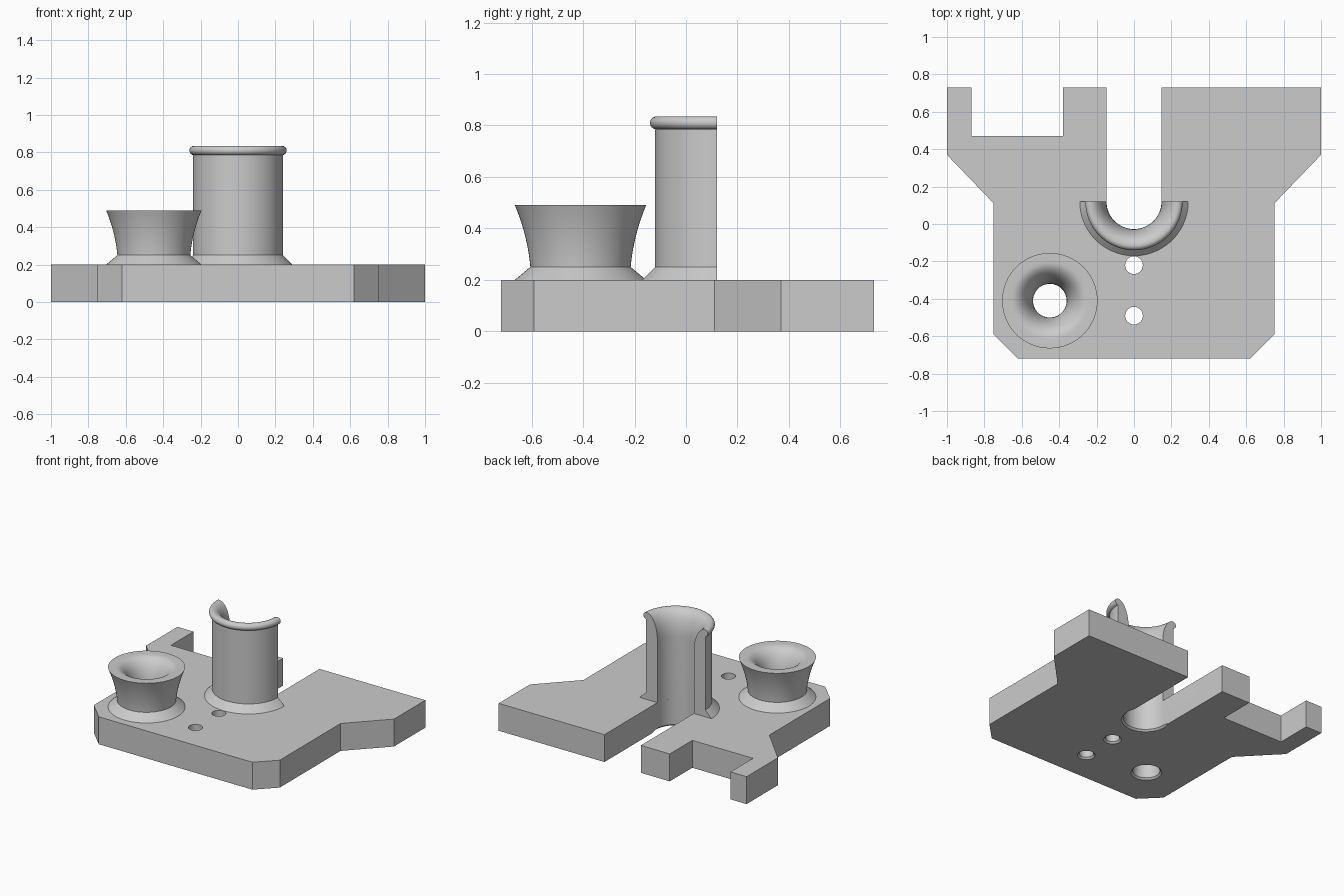
import bpy, bmesh
from math import pi, sin, cos, radians

if "Cube" in bpy.data.objects:
    bpy.data.objects.remove(bpy.data.objects["Cube"])

GREY = (0.6, 0.6, 0.6, 1)
mat = bpy.data.materials.new("light grey")
mat.use_nodes = True
mat.diffuse_color = GREY
mat.node_tree.nodes["Principled BSDF"].inputs["Base Color"].default_value = GREY

PLATE_TOP = 0.2
TUBE_Y = 0.12
CUP = (-0.45, -0.41)


def finish(name, bm):
    bmesh.ops.recalc_face_normals(bm, faces=bm.faces)
    mesh = bpy.data.meshes.new(name)
    bm.to_mesh(mesh)
    bm.free()
    obj = bpy.data.objects.new(name, mesh)
    obj.data.materials.append(mat)
    bpy.context.collection.objects.link(obj)
    return obj


def activate(obj):
    bpy.ops.object.select_all(action="DESELECT")
    obj.select_set(True)
    bpy.context.view_layer.objects.active = obj


def smooth(obj):
    activate(obj)
    bpy.ops.object.shade_smooth_by_angle(angle=radians(30))


def arc(cr, cz, rr, rz, a0, a1, n=10):
    """Points (radius, height) on an elliptical arc, angles in degrees."""
    angles = [radians(a0 + (a1 - a0) * i / n) for i in range(n + 1)]
    return [(cr + rr * cos(a), cz + rz * sin(a)) for a in angles]


def revolve(name, profile, x, y, start=0, sweep=2 * pi, n=64):
    """Turn a closed (radius, height) profile about a vertical axis."""
    bm = bmesh.new()
    full = sweep > 6
    rings = []
    for i in range(n if full else n + 1):
        a = start + sweep * i / n
        rings.append([bm.verts.new((x + r * cos(a), y + r * sin(a), z)) for r, z in profile])
    pairs = list(zip(rings, rings[1:]))
    if full:
        pairs.append((rings[-1], rings[0]))
    else:
        bm.faces.new(rings[0])
        bm.faces.new(rings[-1])
    m = len(profile)
    for p, q in pairs:
        for j in range(m):
            k = (j + 1) % m
            bm.faces.new((p[j], p[k], q[k], q[j]))
    return finish(name, bm)


def prism(name, outline, z0, z1):
    bm = bmesh.new()
    face = bm.faces.new([bm.verts.new((x, y, z0)) for x, y in outline])
    top = bmesh.ops.extrude_face_region(bm, geom=[face])["geom"]
    verts = [v for v in top if isinstance(v, bmesh.types.BMVert)]
    bmesh.ops.translate(bm, vec=(0, 0, z1 - z0), verts=verts)
    return finish(name, bm)


def hole_cutter(x, y, r):
    """Solid pin with a flared foot, leaving a lightly chamfered hole."""
    bm = bmesh.new()
    n = 64
    rings = []
    for rad, z in ((r + 0.022, -0.01), (r, 0.012), (r, PLATE_TOP + 0.1)):
        rings.append([bm.verts.new((x + rad * cos(2 * pi * i / n), y + rad * sin(2 * pi * i / n), z))
                      for i in range(n)])
    for p, q in zip(rings, rings[1:]):
        for i in range(n):
            k = (i + 1) % n
            bm.faces.new((p[i], p[k], q[k], q[i]))
    bm.faces.new(rings[0])
    bm.faces.new(rings[-1])
    return finish("hole_cutter", bm)


def cut(obj, cutter):
    cutter.hide_render = True
    mod = obj.modifiers.new("cut", "BOOLEAN")
    mod.operation = "DIFFERENCE"
    mod.solver = "EXACT"
    mod.object = cutter
    activate(obj)
    bpy.ops.object.modifier_apply(modifier=mod.name)
    bpy.data.objects.remove(cutter)


# Base plate with its notch and open slot
half = [(0.62, -0.72), (0.75, -0.59), (0.75, 0.11), (1, 0.37), (1, 0.73)]
notch = [(-0.38, 0.73), (-0.38, 0.47), (-0.87, 0.47), (-0.87, 0.73)]
plate = prism("base_plate", half + notch + [(-x, y) for x, y in reversed(half)], 0, PLATE_TOP)
slot = [(-0.147, TUBE_Y), (0.147, TUBE_Y), (0.147, 1), (-0.147, 1)]
cut(plate, prism("slot_cutter", slot, -0.1, PLATE_TOP + 0.1))

# Round end of the slot, cup bore and two small holes
for x, y, r in ((0, TUBE_Y, 0.147), (*CUP, 0.09), (0, -0.22, 0.047), (0, -0.49, 0.047)):
    cut(plate, hole_cutter(x, y, r))
smooth(plate)

# Half tube: sloped foot, straight wall, rolled lip, flared inside
tube = [(0.147, PLATE_TOP), (0.29, PLATE_TOP), (0.24, 0.25), (0.24, 0.785)]
tube += arc(0.235, 0.81, 0.025, 0.025, -80, 90)
tube += arc(0.235, 0.65, 0.088, 0.185, 100, 180)
smooth(revolve("half_tube", tube, 0, TUBE_Y, pi, pi))

# Flared cup: sloped foot, concave wall, funnel inside
cup = [(0.09, PLATE_TOP), (0.255, PLATE_TOP), (0.195, 0.25)]
cup += [(0.195 + 0.06 * (0.35 * t + 0.65 * t * t), 0.25 + 0.24 * t) for t in (i / 10 for i in range(1, 11))]
cup += arc(0.205, 0.27, 0.115, 0.22, 90, 180, 14)
smooth(revolve("flared_cup", cup, *CUP))
